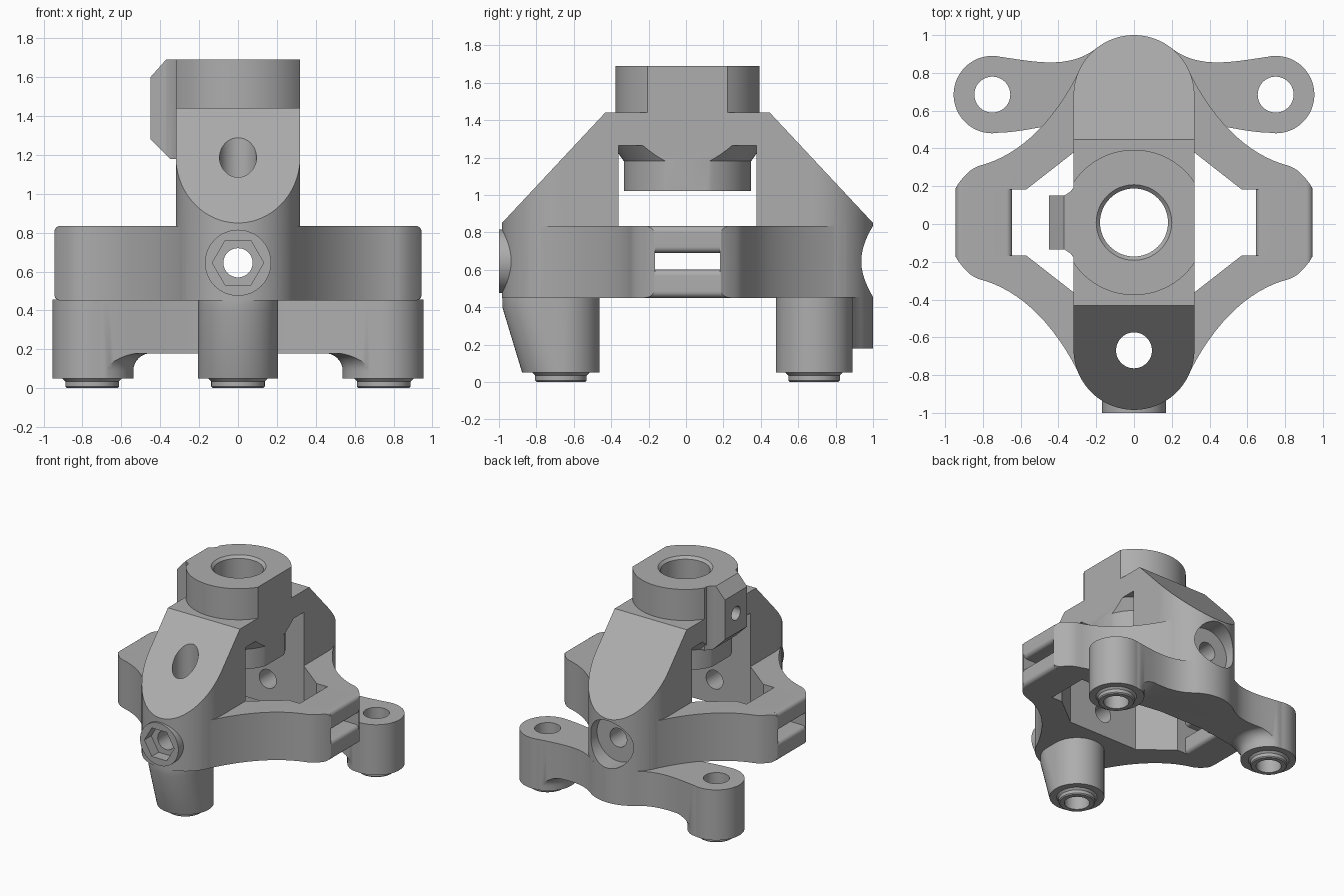
import bpy, bmesh
from math import sin, cos, pi, radians
from mathutils import Matrix, Vector
from mathutils.geometry import interpolate_bezier

if "Cube" in bpy.data.objects:
    bpy.data.objects.remove(bpy.data.objects["Cube"])

grey = bpy.data.materials.new("machined_grey")
grey.use_nodes = True
grey.diffuse_color = (0.42, 0.42, 0.42, 1)
grey.node_tree.nodes["Principled BSDF"].inputs["Base Color"].default_value = grey.diffuse_color

SHIFT = 0.008           # centres the finished part front to back
LEG_X, LEG_Y, LEG_R = 0.75, 0.677, 0.205


# ---- helpers ----
def finish(name, bm):
    bmesh.ops.remove_doubles(bm, verts=bm.verts, dist=1e-5)
    bmesh.ops.recalc_face_normals(bm, faces=bm.faces)
    mesh = bpy.data.meshes.new(name)
    bm.to_mesh(mesh)
    bm.free()
    mesh.materials.append(grey)
    obj = bpy.data.objects.new(name, mesh)
    bpy.context.collection.objects.link(obj)
    return obj


def prism(name, pts, axis, lo, hi):
    """Extrude a flat outline along an axis."""
    place = {"X": lambda a, b, h: (h, a, b),
             "Y": lambda a, b, h: (a, h, b),
             "Z": lambda a, b, h: (a, b, h)}[axis]
    clean = [p for i, p in enumerate(pts)
             if (Vector(p) - Vector(pts[i - 1])).length > 1e-4]
    bm = bmesh.new()
    face = bm.faces.new([bm.verts.new(place(a, b, lo)) for a, b in clean])
    new = bmesh.ops.extrude_face_region(bm, geom=[face])["geom"]
    move = Vector(place(0, 0, hi - lo))
    bmesh.ops.translate(bm, vec=move, verts=[v for v in new if isinstance(v, bmesh.types.BMVert)])
    return finish(name, bm)


def lathe(name, prof, x=0, y=0, z=0, axis="Z", steps=64):
    """Spin (radius, height) points round the axis."""
    bm = bmesh.new()
    verts = [bm.verts.new((r, 0, h)) for r, h in prof]
    edges = [bm.edges.new(p) for p in zip(verts, verts[1:] + verts[:1])]
    bmesh.ops.spin(bm, geom=verts + edges, cent=(0, 0, 0), axis=(0, 0, 1),
                   angle=2 * pi, steps=steps, use_merge=True)
    bmesh.ops.remove_doubles(bm, verts=bm.verts, dist=1e-5)
    turn = {"Z": Matrix(), "Y": Matrix.Rotation(-pi / 2, 4, "X"),
            "X": Matrix.Rotation(pi / 2, 4, "Y")}[axis]
    bm.transform(Matrix.Translation((x, y, z)) @ turn)
    return finish(name, bm)


def rod(name, r, lo, hi, x=0, y=0, z=0, axis="Z"):
    return prism(name, arc(x if axis != "X" else y, y if axis == "Z" else z, r, 0, 360, 64)[:-1],
                 axis, lo, hi)


def arc(cx, cy, r, a0, a1, n=16):
    return [(cx + r * cos(radians(a0 + (a1 - a0) * i / n)),
             cy + r * sin(radians(a0 + (a1 - a0) * i / n))) for i in range(n + 1)]


def bez(a, b, c, d, n=16):
    return [(p.x, p.y) for p in interpolate_bezier(*[Vector((*p, 0)) for p in (a, b, c, d)], n)]


def mirror(pts, sx, sy):
    return pts + [(sx * x, sy * y) for x, y in reversed(pts)]


def four(pts):
    """Quarter outline, from the x axis towards the y axis, to a full one."""
    return mirror(mirror(pts, -1, 1), 1, -1)


def rounded(x0, x1, z0, z1, r):
    return (arc(x1 - r, z1 - r, r, 0, 90, 6) + arc(x0 + r, z1 - r, r, 90, 180, 6)
            + arc(x0 + r, z0 + r, r, 180, 270, 6) + arc(x1 - r, z0 + r, r, 270, 360, 6))


def combine(obj, tool, how):
    mod = obj.modifiers.new(how, "BOOLEAN")
    mod.operation, mod.solver, mod.object = how, "EXACT", tool
    bpy.context.view_layer.objects.active = obj
    bpy.ops.object.modifier_apply(modifier=mod.name)
    bpy.data.objects.remove(tool)
    return obj


# ---- arch: rounded plan cut by the sloping side profile ----
body = prism("yoke_body", four([(0.32, 0.672)] + arc(0, 0.672, 0.32, 0, 90, 24)), "Z", 0.3, 1.6)
side = [(0.37, 0.45), (1.02, 0.45), (1.02, 0.82), (0.44, 1.44)]
inner = [(0.37, 1.265)]
combine(body, prism("arch_profile", inner + side + [(-y, z) for y, z in reversed(inner + side)],
                    "X", -0.5, 0.5), "INTERSECT")

# ---- side arms with an open middle ----
quarter = [(0.945, 0.18)] + bez((0.93, 0.205), (0.89, 0.26), (0.86, 0.285), (0.82, 0.3), 8)
quarter += bez((0.82, 0.3), (0.62, 0.35), (0.42, 0.52), (0.27, 0.845))
arms = prism("side_arms", four(quarter), "Z", 0.4, 0.9)
combine(arms, prism("arm_ends", rounded(-0.945, 0.945, 0.45, 0.835, 0.035), "Y", -1, 1), "INTERSECT")
combine(arms, prism("opening", four([(1.1, 0.175), (0.57, 0.175), (0.32, 0.37)]),
                    "Z", 0.3, 1), "DIFFERENCE")
combine(body, arms, "UNION")
for s in (-1, 1):
    for z0, z1 in ((0.45, 0.6), (0.69, 0.835)):
        prong = [(s * x, z) for x, z in rounded(0.645, 0.945, z0, z1, 0.032)]
        combine(body, prism("prong", prong, "Y", -0.178, 0.178), "UNION")

# ---- collar and hub, flattened on both sides ----
hub = lathe("hub", [(0, 1.02), (0.34, 1.02), (0.34, 1.18), (0.4, 1.265), (0.385, 1.3),
                    (0.385, 1.69), (0, 1.69)])
combine(hub, prism("flats", [(-0.32, -1), (0.32, -1), (0.32, 1), (-0.32, 1)], "Z", 0.9, 1.8),
        "INTERSECT")
combine(body, hub, "UNION")

# ---- clamp lug on the collar ----
lug = prism("lug", [(-0.2, 1.69), (-0.37, 1.69), (-0.45, 1.6), (-0.45, 1.28), (-0.35, 1.18),
                    (-0.2, 1.18)], "Y", -0.3, 0.3)
combine(lug, prism("lug_plan", mirror([(-0.2, 0.2), (-0.31, 0.2), (-0.335, 0.165),
                                       (-0.37, 0.142), (-0.5, 0.142)], 1, -1), "Z", 1, 2), "INTERSECT")
combine(body, lug, "UNION")

# ---- back plate with two legs ----
half = arc(0, 0.672, 0.32, 90, 52) + bez((0.197, 0.924), (0.34, 0.81), (0.52, 0.85), (0.7, 0.876))
half += arc(LEG_X, LEG_Y, LEG_R, 104, -90, 32)
half += bez((0.72, 0.475), (0.58, 0.478), (0.46, 0.52), (0.2, 0.55))
plate = prism("back_plate", mirror(half, -1, 1), "Z", 0.05, 0.455)
flare = [(0, 0), (0.212, 0), (0.212, 0.09)] + arc(0.302, 0.09, 0.09, 180, 90, 8)
shape = prism("plate_limit", [(-0.75, 0.178), (0.75, 0.178), (0.75, 0.5), (-0.75, 0.5)], "Y", 0.3, 1.1)
for s in (-1, 1):
    combine(shape, lathe("leg_flare", flare + [(0.302, 0.52), (0, 0.52)], s * LEG_X, LEG_Y), "UNION")
combine(plate, shape, "INTERSECT")
combine(body, plate, "UNION")

# ---- front leg: a hull leaning out towards the front wall ----
bm = bmesh.new()
for y, z in ((-LEG_Y, 0.05), (-LEG_Y, 0.5), (-0.783, 0.4), (-0.783, 0.5)):
    for px, py in arc(0, y, 0.207, 0, 360, 48)[:-1]:
        bm.verts.new((px, py, z))
hull = bmesh.ops.convex_hull(bm, input=bm.verts)
bmesh.ops.delete(bm, geom=[g for g in hull["geom_interior"] if isinstance(g, bmesh.types.BMVert)])
bmesh.ops.dissolve_limit(bm, angle_limit=0.01, verts=bm.verts, edges=bm.edges)
combine(body, finish("front_leg", bm), "UNION")

# ---- front screw boss ----
combine(body, rod("boss", 0.17, -1.008, -0.8, z=0.645, axis="Y"), "UNION")

# ---- holes ----
cutters = [
    lathe("bore", [(0, 0.95), (0.18, 0.95), (0.18, 1.67), (0.215, 1.705), (0, 1.705)]),
    rod("cross_hole", 0.075, -1.2, 1.2, z=0.645, axis="Y"),
    rod("counterbore", 0.19, 0.85, 1.2, z=0.645, axis="Y"),
    prism("hex_socket", arc(0, 0.645, 0.132, 0, 360, 6)[:-1], "Y", -1.2, -0.92),
    rod("lug_hole", 0.055, -0.6, -0.1, z=1.44, axis="X"),
    rod("front_leg_hole", 0.095, -0.1, 1.6, y=-LEG_Y),
] + [rod("back_leg_hole", 0.095, -0.1, 0.6, s * LEG_X, LEG_Y) for s in (-1, 1)]
for c in cutters:
    combine(body, c, "DIFFERENCE")

# ---- foot rings ----
ring = [(0.095, 0.06), (0.095, 0), (0.13, 0), (0.138, 0.008), (0.138, 0.035), (0.155, 0.052), (0.155, 0.06)]
feet = [lathe(n, ring, x, y) for n, x, y in (("front_foot", 0, -LEG_Y),
        ("left_foot", LEG_X, LEG_Y), ("right_foot", -LEG_X, LEG_Y))]

# ---- shading and placement ----
bpy.ops.object.select_all(action="DESELECT")
for obj in [body] + feet:
    obj.location.y = SHIFT
    obj.select_set(True)
bpy.context.view_layer.objects.active = body
bpy.ops.object.shade_smooth_by_angle(angle=radians(28))
